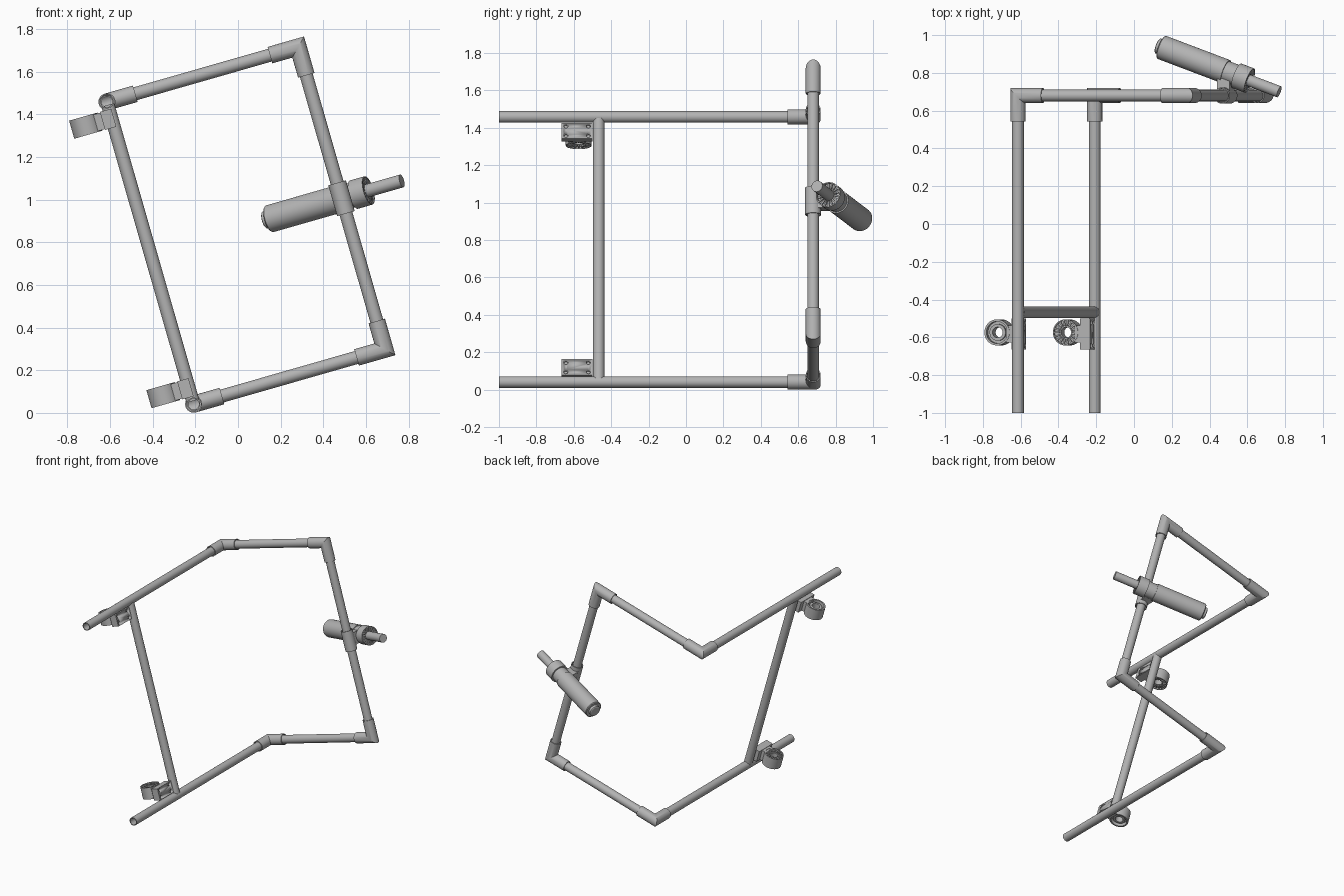
import bpy, bmesh
from math import pi, cos, sin, radians
from mathutils import Matrix, Vector

if "Cube" in bpy.data.objects:
    bpy.data.objects.remove(bpy.data.objects["Cube"])

grey = bpy.data.materials.new("plain grey")
grey.use_nodes = True
grey.diffuse_color = (0.45, 0.45, 0.45, 1)
grey.node_tree.nodes["Principled BSDF"].inputs["Base Color"].default_value = (0.45, 0.45, 0.45, 1)

# Frame plane: local x across, local z up the tilted frame, origin at the lower inner corner
FRAME = Matrix.Translation((-0.208, 0, 0.041)) @ Matrix.Rotation(radians(-16), 4, 'Y')
WIDTH, HEIGHT, BACK, FRONT, BAR_Y = 0.933, 1.475, 0.68, -1.0, -0.467
PIPE, SLEEVE, WALL = 0.031, 0.04, 0.006
SIDES = 40


def finish(name, bm, matrix=FRAME):
    bmesh.ops.recalc_face_normals(bm, faces=bm.faces)
    mesh = bpy.data.meshes.new(name)
    bm.to_mesh(mesh)
    bm.free()
    mesh.materials.append(grey)
    ob = bpy.data.objects.new(name, mesh)
    bpy.context.collection.objects.link(ob)
    ob.matrix_world = matrix
    bpy.ops.object.select_all(action='DESELECT')
    ob.select_set(True)
    bpy.context.view_layer.objects.active = ob
    bpy.ops.object.shade_smooth_by_angle(angle=radians(30))
    return ob


def skin(bm, rings, loop=False):
    pairs = list(zip(rings, rings[1:]))
    if loop:
        pairs.append((rings[-1], rings[0]))
    for a, b in pairs:
        for i in range(len(a)):
            j = (i + 1) % len(a)
            bm.faces.new((a[i], a[j], b[j], b[i]))


def sweep(bm, path, radius):
    """Round tube along a path, with true mitred corners."""
    pts = [Vector(p) for p in path]
    d = (pts[1] - pts[0]).normalized()
    side = d.orthogonal().normalized()
    up = d.cross(side)
    circle = [side * radius * cos(2 * pi * i / SIDES) + up * radius * sin(2 * pi * i / SIDES)
              for i in range(SIDES)]
    ring = [pts[0] + c for c in circle]
    rings = [ring]
    for k in range(1, len(pts)):
        d = (pts[k] - pts[k - 1]).normalized()
        after = (pts[k + 1] - pts[k]).normalized() if k + 1 < len(pts) else d
        normal = (d + after).normalized()
        ring = [p + d * ((pts[k] - p).dot(normal) / d.dot(normal)) for p in ring]
        rings.append(ring)
    return [[bm.verts.new(p) for p in r] for r in rings]


def pipe(name, path, radius=PIPE):
    """Hollow pipe with open ends."""
    bm = bmesh.new()
    outer, inner = sweep(bm, path, radius), sweep(bm, path, radius - WALL)
    skin(bm, outer + inner[::-1], loop=True)
    return finish(name, bm)


def lathe(bm, profile, loop=False):
    """Turn (radius, height) points about local z; solid shapes get end caps."""
    rings = [[bm.verts.new((r * cos(2 * pi * i / SIDES), r * sin(2 * pi * i / SIDES), h))
              for i in range(SIDES)] for r, h in profile]
    skin(bm, rings, loop)
    if not loop:
        bm.faces.new(rings[0])
        bm.faces.new(rings[-1])


def add_box(bm, low, high, turn=Matrix()):
    low, high = Vector(low), Vector(high)
    size = Matrix.Diagonal((*(high - low), 1))
    bmesh.ops.create_cube(bm, size=1, matrix=turn @ Matrix.Translation((low + high) / 2) @ size)


def add_teeth(bm, count, inner, outer, bottom, top):
    for i in range(count):
        add_box(bm, (inner, -0.004, bottom), (outer, 0.004, top), Matrix.Rotation(2 * pi * i / count, 4, 'Z'))


# Pipes and mitred elbows
REACH = 0.138
for level, z, into in (("lower", 0, 1), ("upper", HEIGHT, -1)):
    pipe(level + "_long_pipe", [(0, FRONT, z), (0, BACK - 0.05, z)])
    pipe(level + "_back_pipe", [(0.05, BACK, z), (WIDTH - 0.05, BACK, z)])
    pipe(level + "_inner_elbow", [(0, BACK - REACH, z), (0, BACK, z), (REACH, BACK, z)], SLEEVE).data
    pipe(level + "_outer_elbow", [(WIDTH - REACH, BACK, z), (WIDTH, BACK, z),
                                  (WIDTH, BACK, z + into * REACH)], SLEEVE)
pipe("outer_upright", [(WIDTH, BACK, 0.05), (WIDTH, BACK, HEIGHT - 0.05)])
pipe("cross_bar", [(0, BAR_Y, 0.015), (0, BAR_Y, HEIGHT - 0.015)])

# Ring brackets, mirrored so the toothed faces look at each other
RING_R, RING_H = 0.069, 0.088
for level, z, flip in (("lower", 0.036, 1), ("upper", HEIGHT - 0.036, -1)):
    place = FRAME @ Matrix.Translation((0, -0.582, z)) @ Matrix.Diagonal((1, 1, flip, 1))

    # Mounting plate with four screw holes
    bm = bmesh.new()
    add_box(bm, (-0.045, -0.083, 0), (0.01, 0.083, RING_H))
    plate = finish(level + "_bracket_plate", bm, place)
    bm = bmesh.new()
    for y in (-0.06, 0.06):
        for h in (0.018, RING_H - 0.018):
            bmesh.ops.create_cone(bm, cap_ends=True, segments=20, radius1=0.011, radius2=0.011, depth=0.06,
                                  matrix=Matrix.Translation((0.01, y, h)) @ Matrix.Rotation(pi / 2, 4, 'Y'))
    cutter = finish("screw_hole_cutter", bm, place)
    cutter.hide_render = True
    cut = plate.modifiers.new("screw holes", 'BOOLEAN')
    cut.object, cut.solver = cutter, 'EXACT'
    bpy.context.view_layer.objects.active = plate
    bpy.ops.object.modifier_apply(modifier=cut.name)
    bpy.data.objects.remove(cutter)

    # Neck between plate and ring
    bm = bmesh.new()
    add_box(bm, (-0.078, -0.045, 0.004), (-0.04, 0.045, RING_H - 0.004))
    finish(level + "_bracket_neck", bm, place)

    # Ring with a recess on one face and radial teeth on the other
    bm = bmesh.new()
    lathe(bm, [(RING_R, 0), (RING_R, RING_H), (0.063, RING_H), (0.063, RING_H - 0.014),
               (0.028, RING_H - 0.014), (0.028, 0.012), (0.044, 0.012), (0.044, 0.03),
               (0.058, 0.03), (0.058, 0)], loop=True)
    add_teeth(bm, 18, 0.034, 0.064, RING_H - 0.016, RING_H - 0.004)
    finish(level + "_bracket_ring", bm, place @ Matrix.Translation((-0.126, 0.008, 0)))

# Sleeve on the outer upright
MID = HEIGHT / 2
pipe("clamp_sleeve", [(WIDTH, BACK, MID - 0.075), (WIDTH, BACK, MID + 0.075)], 0.043)
bm = bmesh.new()
add_box(bm, (WIDTH - 0.035, BACK + 0.025, MID - 0.045), (WIDTH + 0.035, BACK + 0.09, MID + 0.045))
finish("clamp_bridge", bm)

# Handle: turned along its own axis, leaning backward from the frame
HANDLE = (FRAME @ Matrix.Translation((WIDTH, 0.807, MID)) @ Matrix.Rotation(radians(-20), 4, 'Z')
          @ Matrix.Rotation(pi / 2, 4, 'Y') @ Matrix.Translation((0, 0, -0.4)))
for name, profile in {
    "handle_end_cap": [(0.036, 0), (0.042, 0.004), (0.042, 0.04)],
    "handle_body": [(0.06, 0.022), (0.065, 0.027), (0.065, 0.4)],
    "handle_neck": [(0.058, 0.39), (0.058, 0.48)],
    "handle_collar": [(0.069, 0.465), (0.069, 0.54), (0.063, 0.54), (0.063, 0.526)],
    "handle_shaft": [(0.031, 0.52), (0.031, 0.713)],
}.items():
    bm = bmesh.new()
    lathe(bm, profile)
    if name == "handle_collar":
        add_teeth(bm, 18, 0.034, 0.064, 0.524, 0.536)
    finish(name, bm, HANDLE)
